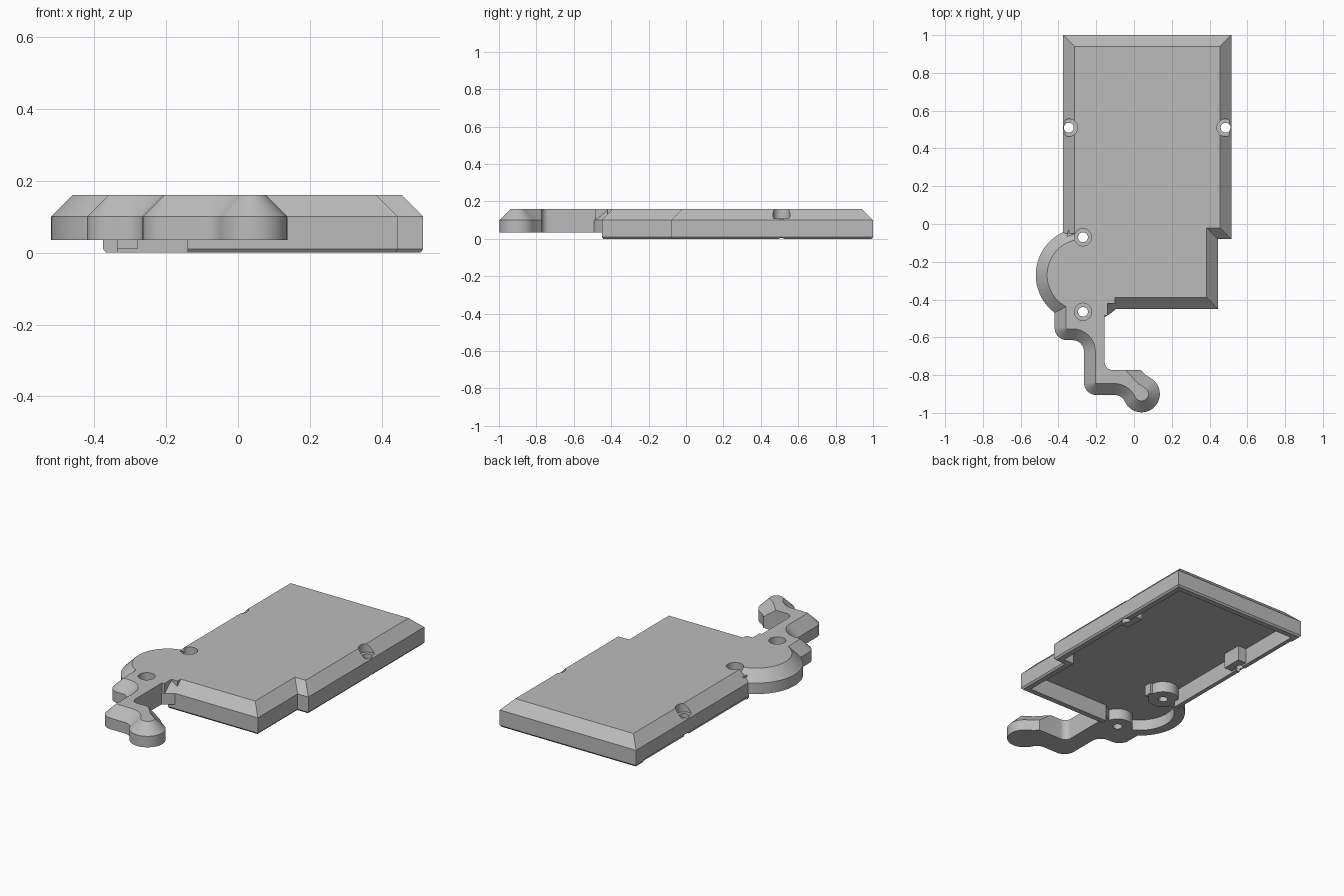
import bpy, bmesh
from math import sin, cos, radians, hypot

cube = bpy.data.objects.get("Cube")
if cube:
    bpy.data.objects.remove(cube)

grey = bpy.data.materials.new("plain_grey")
grey.use_nodes = True
COLOUR = (0.5, 0.5, 0.5, 1)
grey.diffuse_color = COLOUR
grey.node_tree.nodes["Principled BSDF"].inputs["Base Color"].default_value = COLOUR

TOP, SHOULDER, LOBE_BASE, CEILING, BEVEL = 0.16, 0.1, 0.035, 0.1, 0.06


def arc(cx, cy, r, a0, a1, n=10):
    angles = [radians(a0 + (a1 - a0) * i / n) for i in range(n + 1)]
    return [(cx + r * cos(a), cy + r * sin(a)) for a in angles]


def circle(cx, cy, r, n=48):
    return arc(cx, cy, r, 0, 360, n)[:-1]


def rect(x0, x1, y0, y1):
    return [(x0, y0), (x1, y0), (x1, y1), (x0, y1)]


def inset(points, offsets):
    """Move each edge of a counter-clockwise outline inwards by its own offset."""
    normals = []
    for i, (x, y) in enumerate(points):
        u, v = points[(i + 1) % len(points)]
        d = hypot(u - x, v - y)
        normals.append((-(v - y) / d, (u - x) / d))
    result = []
    for i, (x, y) in enumerate(points):
        (a, b), (c, d) = normals[i - 1], normals[i]
        p, q = offsets[i - 1], offsets[i]
        det = a * d - b * c
        if abs(det) < 1e-4:
            result.append((x + c * q, y + d * q))
        else:
            result.append((x + (p * d - q * b) / det, y + (a * q - c * p) / det))
    return result


def loft(name, rings):
    """Solid through a stack of (outline, height) rings."""
    bm = bmesh.new()
    loops = [[bm.verts.new((x, y, z)) for x, y in pts] for pts, z in rings]
    bm.faces.new(loops[0][::-1])
    bm.faces.new(loops[-1])
    for low, high in zip(loops, loops[1:]):
        for i in range(len(low)):
            j = (i + 1) % len(low)
            bm.faces.new((low[i], low[j], high[j], high[i]))
    bmesh.ops.recalc_face_normals(bm, faces=bm.faces)
    mesh = bpy.data.meshes.new(name)
    bm.to_mesh(mesh)
    bm.free()
    mesh.materials.append(grey)
    obj = bpy.data.objects.new(name, mesh)
    bpy.context.collection.objects.link(obj)
    return obj


def prism(name, pts, z0, z1):
    return loft(name, [(pts, z0), (pts, z1)])


def combine(target, part, operation):
    mod = target.modifiers.new(part.name, 'BOOLEAN')
    mod.operation, mod.solver, mod.object = operation, 'EXACT', part
    bpy.context.view_layer.objects.active = target
    bpy.ops.object.modifier_apply(modifier=mod.name)
    bpy.data.objects.remove(part)


# Main plate with bevelled top border and a fine bevel at the foot
sides = [(-0.14, -0.45), (0.445, -0.45), (0.445, -0.08), (0.515, -0.08),
         (0.515, 1.0), (-0.375, 1.0)]
plate = sides + [(-0.375, -0.05), (-0.14, -0.05)]
flags = [1] * len(sides) + [0, 0]
body = loft("cover", [
    (inset(plate, [0.008 * f for f in flags]), 0),
    (plate, 0.01), (plate, SHOULDER),
    (inset(plate, [BEVEL * f for f in flags]), TOP)])

# Rounded lobe
LX, LY = -0.27, -0.27
lobe = loft("lobe", [(circle(LX, LY, 0.25, 64), LOBE_BASE),
                     (circle(LX, LY, 0.25, 64), SHOULDER),
                     (circle(LX, LY, 0.25 - BEVEL, 64), TOP)])
combine(body, lobe, 'UNION')

# Curved arm, bevelled on its outer side only
outer = ([(-0.42, -0.40)] + arc(-0.355, -0.55, 0.065, 180, 270)
         + arc(-0.325, -0.675, 0.06, 90, 0)
         + arc(-0.20, -0.84, 0.065, 180, 270)
         + arc(-0.103, -0.965, 0.06, 90, 24)
         + arc(0.04, -0.9, 0.097, 204, 415, 24)[1:] + [(0.06, -0.798)])
inner = [(0.037, -0.773)] + arc(-0.115, -0.733, 0.04, 270, 180) + [(-0.155, -0.40)]
arm = outer + inner
arm_top = inset(arm, [BEVEL] * len(outer) + [0] * len(inner))
combine(body, loft("arm", [(arm, LOBE_BASE), (arm, SHOULDER), (arm_top, TOP)]), 'UNION')

# Bridges joining the lobe, arm and plate
combine(body, prism("bridge", rect(-0.3, -0.1, -0.42, 0.0), LOBE_BASE, TOP), 'UNION')
combine(body, prism("web", rect(-0.18, -0.14, -0.485, -0.37), LOBE_BASE, TOP), 'UNION')

# Hollow underside
hollow = [(-0.17, -0.41), (0.405, -0.41), (0.405, -0.04), (0.475, -0.04),
          (0.475, 0.96), (-0.335, 0.96), (-0.335, -0.06), (-0.17, -0.06)]
combine(body, prism("hollow", hollow, -0.1, CEILING), 'DIFFERENCE')
combine(body, prism("lobe_hollow", circle(LX, LY, 0.19), -0.1, CEILING), 'DIFFERENCE')

# Screw bosses
lobe_holes = [(-0.27, -0.07), (-0.27, -0.465)]
side_holes = [(-0.345, 0.51), (0.485, 0.51)]
for x, y in lobe_holes:
    combine(body, prism("boss", circle(x, y, 0.085), LOBE_BASE, 0.13), 'UNION')
for x0, x1 in ((-0.355, -0.28), (0.42, 0.495)):
    combine(body, prism("side_boss", rect(x0, x1, 0.45, 0.57), 0.01, 0.105), 'UNION')

# Shallow ledge under the right-hand edge
combine(body, prism("ledge", rect(-0.5, -0.36, -0.04, 0.93), -0.1, 0.02), 'DIFFERENCE')

# Screw holes with counterbores
for holes, seat in ((lobe_holes, 0.1), (side_holes, 0.11)):
    for x, y in holes:
        combine(body, prism("counterbore", circle(x, y, 0.046, 32), seat, 0.3), 'DIFFERENCE')
        combine(body, prism("bore", circle(x, y, 0.026, 32), -0.1, 0.3), 'DIFFERENCE')

bpy.ops.object.select_all(action='DESELECT')
body.select_set(True)
bpy.context.view_layer.objects.active = body
bpy.ops.object.shade_smooth_by_angle(angle=radians(20))
